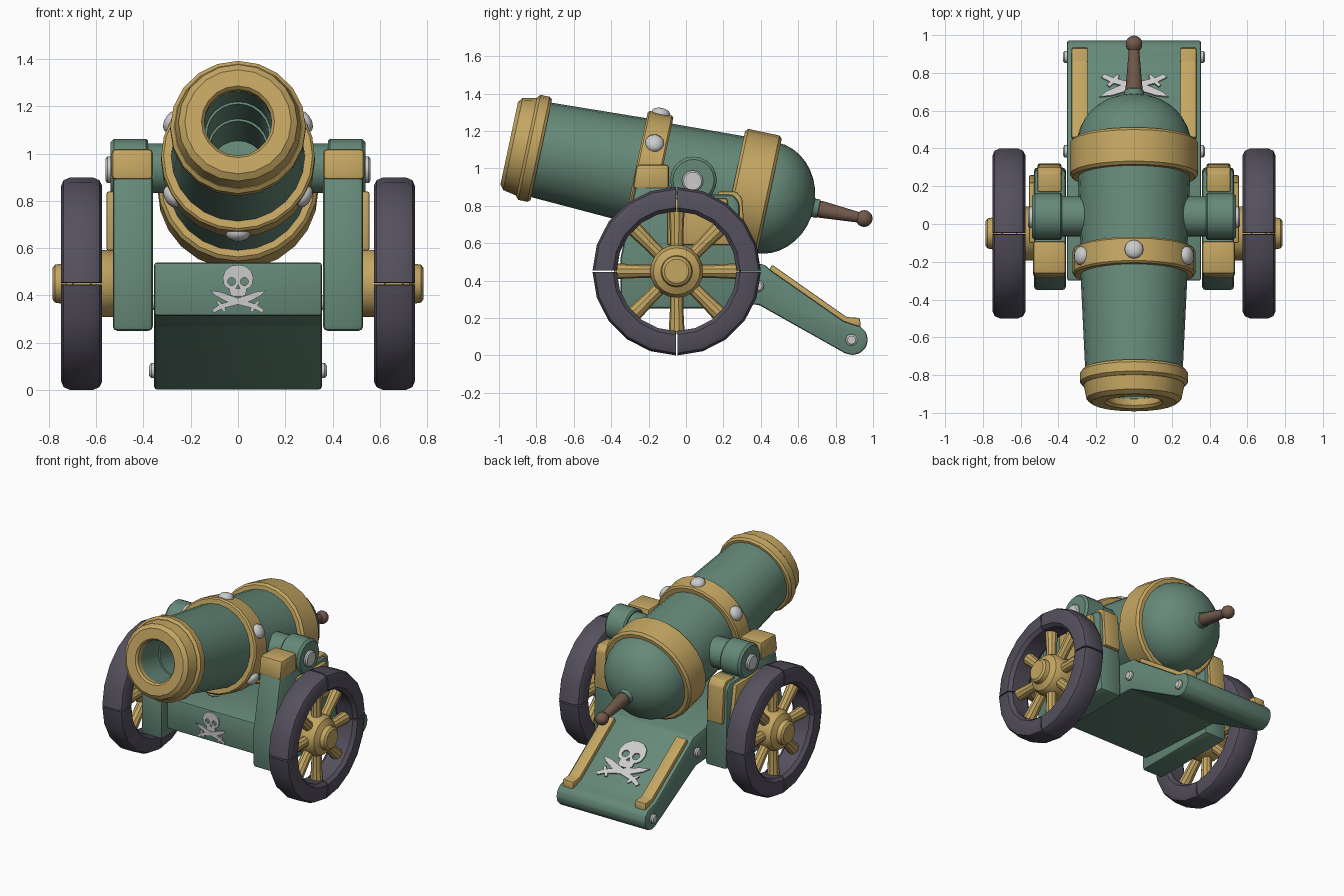
import bpy, bmesh
from math import sin, cos, pi, radians
from mathutils import Matrix, Vector

if "Cube" in bpy.data.objects:
    bpy.data.objects.remove(bpy.data.objects["Cube"])


def material(name, rgb):
    m = bpy.data.materials.new(name)
    m.diffuse_color = (*rgb, 1)
    m.use_nodes = True
    m.node_tree.nodes["Principled BSDF"].inputs["Base Color"].default_value = m.diffuse_color
    return m


GREEN = material("green_paint", (0.13, 0.25, 0.19))
GOLD = material("brass", (0.55, 0.38, 0.12))
DARK = material("dark_rim", (0.09, 0.08, 0.11))
BROWN = material("brown_wood", (0.17, 0.10, 0.07))
STEEL = None


def finish(name, bm, mat, mirror=False, bevel=0.0, angle=35):
    bmesh.ops.remove_doubles(bm, verts=bm.verts, dist=1e-5)
    bmesh.ops.recalc_face_normals(bm, faces=bm.faces)
    if bevel:
        edges = [e for e in bm.edges if e.calc_face_angle(0) > radians(25)]
        bmesh.ops.bevel(bm, geom=edges, offset=bevel, segments=2, profile=0.5,
                        affect='EDGES', clamp_overlap=True)
    me = bpy.data.meshes.new(name)
    bm.to_mesh(me)
    bm.free()
    me.shade_smooth()
    me.set_sharp_from_angle(angle=radians(angle))
    ob = bpy.data.objects.new(name, me)
    bpy.context.collection.objects.link(ob)
    if mat:
        me.materials.append(mat)
    if mirror:
        ob.modifiers.new("mirror", 'MIRROR').use_axis[0] = True
    return ob


def lathe(name, profile, matrix, mat, n=24, closed=False, mirror=False):
    """Turn (distance, radius) points around the local z axis."""
    bm = bmesh.new()
    rings = [[bm.verts.new(matrix @ Vector((r * sin(2 * pi * i / n), r * cos(2 * pi * i / n), t)))
              for i in range(n)] for t, r in profile]
    pairs = list(zip(rings, rings[1:])) + ([(rings[-1], rings[0])] if closed else [])
    for a, b in pairs:
        for i in range(n):
            bm.faces.new((a[i], a[(i + 1) % n], b[(i + 1) % n], b[i]))
    bmesh.ops.dissolve_degenerate(bm, dist=1e-5, edges=bm.edges)
    return finish(name, bm, mat, mirror)


def plate(name, pts, x0, x1, mat, bevel=0.015, mirror=False):
    """Extrude a (y, z) outline from x0 to x1."""
    bm = bmesh.new()
    f = bm.faces.new([bm.verts.new((x0, y, z)) for y, z in pts])
    new = bmesh.ops.extrude_face_region(bm, geom=[f])["geom"]
    bmesh.ops.translate(bm, vec=(x1 - x0, 0, 0),
                        verts=[v for v in new if isinstance(v, bmesh.types.BMVert)])
    return finish(name, bm, mat, mirror, bevel)


def side_axis(y, z):
    return Matrix.Translation((0, y, z)) @ Matrix.Rotation(pi / 2, 4, 'Y')


# Barrel: axis tipped 12 degrees, distances measured from the muzzle
BARREL = Matrix.Translation((0, -0.945, 1.135)) @ Matrix.Rotation(radians(-102), 4, 'X')
dome = [(1.40 + 0.265 * sin(a), 0.302 * cos(a)) for a in [radians(10 * k) for k in range(9)]]
lathe("barrel", [(0.95, 0), (0.95, 0.12), (0.55, 0.12), (0.55, 0.13), (0.25, 0.13), (0.25, 0.14),
                 (0.02, 0.145), (0.02, 0.25), (0.17, 0.258), (0.69, 0.283), (0.84, 0.283),
                 (1.25, 0.298)] + dome + [(1.665, 0.05), (1.69, 0.05), (1.695, 0.04), (1.695, 0)],
      BARREL, GREEN)
lathe("muzzle_lip", [(0.015, 0.143), (0, 0.155), (0, 0.225), (0.02, 0.252), (0.10, 0.268),
                     (0.10, 0.2), (0.05, 0.143)], BARREL, GOLD, 20, True)
lathe("muzzle_ring", [(0.095, 0.24), (0.095, 0.27), (0.11, 0.287), (0.16, 0.287), (0.175, 0.275),
                      (0.175, 0.24)], BARREL, GOLD, 20, True)
lathe("middle_band", [(0.69, 0.27), (0.69, 0.315), (0.70, 0.325), (0.82, 0.325), (0.83, 0.315),
                      (0.83, 0.27)], BARREL, GOLD, 24, True)
lathe("breech_band", [(1.22, 0.28), (1.22, 0.325), (1.235, 0.34), (1.405, 0.34), (1.42, 0.325),
                      (1.42, 0.28)], BARREL, GOLD, 24, True)
lathe("breech_handle", [(1.69, 0), (1.69, 0.044), (1.70, 0.046), (1.91, 0.028)]
      + [(1.94 - 0.045 * cos(a), 0.045 * sin(a)) for a in [radians(40 + 20 * k) for k in range(8)]],
      BARREL, BROWN, 14)

# Bolts
BOLT = [(-0.02, 0), (-0.02, 0.05), (0.008, 0.05), (0.022, 0.04), (0.03, 0.02), (0.032, 0)]
for k in range(6):
    m = BARREL @ Matrix.Translation((0, 0, 0.76)) @ Matrix.Rotation(k * pi / 3, 4, 'Z') \
        @ Matrix.Translation((0, -0.322, 0)) @ Matrix.Rotation(pi / 2, 4, 'X')
    lathe("band_bolt", BOLT, m, STEEL, 12)
for y, z in ((0.885, 0.082), (0.385, 0.37)):
    lathe("trail_bolt", [(0.34, 0), (0.34, 0.032), (0.367, 0.032), (0.376, 0.022), (0.376, 0)],
          side_axis(y, z), STEEL, 12, mirror=True)

# Trunnions
lathe("trunnion", [(0.2, 0), (0.2, 0.105), (0.38, 0.105), (0.38, 0.115), (0.39, 0.125), (0.525, 0.125),
                   (0.54, 0.11), (0.54, 0)], side_axis(0.04, 0.938), GREEN, 20, mirror=True)
lathe("trunnion_cap", [(0.53, 0), (0.53, 0.057), (0.552, 0.057), (0.56, 0.048), (0.56, 0)],
      side_axis(0.035, 0.932), STEEL, 16, mirror=True)

# Carriage cheeks and their brass fittings
plate("cheek", [(-0.35, 0.25), (-0.35, 0.52), (-0.27, 0.91), (-0.1, 0.91), (0.0, 0.86), (0.25, 0.86),
                (0.285, 0.82), (0.3, 0.25)], 0.36, 0.53, GREEN, 0.02, True)
plate("front_clamp", [(-0.285, 0.89), (-0.265, 1.02), (-0.09, 1.02), (-0.09, 0.89)],
      0.36, 0.535, GOLD, 0.018, True)
plate("rear_strap", [(0.17, 0.85), (0.17, 0.875), (0.27, 0.875), (0.30, 0.84), (0.32, 0.58),
                     (0.29, 0.58), (0.275, 0.82), (0.25, 0.85)], 0.385, 0.51, GOLD, 0.008, True)
plate("side_plate", [(-0.1, 0.59), (-0.1, 0.84), (0.22, 0.84), (0.26, 0.59)],
      0.52, 0.557, GOLD, 0.01, True)

# Bed and sloping trail
tip = [(0.89 + 0.083 * sin(radians(a)), 0.084 + 0.083 * cos(radians(a))) for a in range(0, 211, 30)]
plate("bed_and_trail", [(-0.3, 0.315), (-0.3, 0.54), (0.1, 0.53), (0.42, 0.485), (0.46, 0.45),
                        (0.84, 0.185)] + tip + [(0.39, 0.27)], -0.355, 0.355, GREEN, 0.012)
plate("trail_rail", [(0.44, 0.45), (0.46, 0.485), (0.845, 0.215), (0.86, 0.205), (0.93, 0.2),
                     (0.935, 0.14), (0.86, 0.15)], 0.245, 0.33, GOLD, 0.008, True)

# Wheels: four rim segments, eight spokes and a hub
WY, WZ = -0.05, 0.45
SECTION = [(0.32, 0.6), (0.32, 0.725), (0.34, 0.748), (0.415, 0.748), (0.438, 0.738), (0.45, 0.71),
           (0.45, 0.615), (0.438, 0.587), (0.415, 0.575), (0.34, 0.575)]
for q in range(4):
    bm = bmesh.new()
    rings = []
    for k in range(6):
        a = radians(90 * q + 0.6 + 88.8 * k / 5)
        rings.append([bm.verts.new((x, WY + r * cos(a), WZ + r * sin(a))) for r, x in SECTION])
    for a, b in zip(rings, rings[1:]):
        for i in range(len(SECTION)):
            j = (i + 1) % len(SECTION)
            bm.faces.new((a[i], a[j], b[j], b[i]))
    bm.faces.new(rings[0])
    bm.faces.new(rings[-1])
    finish("wheel_rim_segment", bm, DARK, True)
for k in range(8):
    m = Matrix.Translation((0.66, WY, WZ)) @ Matrix.Rotation(k * pi / 4, 4, 'X')
    lathe("wheel_spoke", [(0.08, 0.036), (0.2, 0.036), (0.335, 0.043)], m, GOLD, 10, mirror=True)
lathe("wheel_hub", [(0.52, 0), (0.52, 0.135), (0.53, 0.142), (0.69, 0.142), (0.725, 0.125),
                    (0.745, 0.085), (0.775, 0.08), (0.786, 0.065), (0.786, 0)],
      side_axis(WY, WZ), GOLD, 20, mirror=True)

# Skull and crossed blades emblem
SKULL = [(0, .105), (.03, .1), (.055, .08), (.065, .05), (.06, .022), (.05, .008), (.036, .003),
         (.034, -.022), (.018, -.03)]
BLADE = [(-.1, -.098), (-.112, -.086), (-.082, -.066), (-.092, -.052), (-.083, -.046), (-.07, -.06),
         (.03, -.026), (.075, -.01), (.118, -.004), (.095, -.026), (.05, -.05), (-.055, -.077),
         (-.05, -.092), (-.06, -.096), (-.07, -.082)]


def disc(cx, cy, r):
    return [(cx + r * cos(k * pi / 5), cy + r * sin(k * pi / 5)) for k in range(10)]


def flat_shape(name, loops, matrix):
    cu = bpy.data.curves.new(name, 'CURVE')
    cu.dimensions = '2D'
    cu.fill_mode = 'BOTH'
    cu.extrude = 0.008
    for pts in loops:
        sp = cu.splines.new('POLY')
        sp.points.add(len(pts) - 1)
        for p, (u, v) in zip(sp.points, pts):
            p.co = (u, v, 0, 1)
        sp.use_cyclic_u = True
    ob = bpy.data.objects.new(name, cu)
    ob.matrix_world = matrix
    bpy.context.collection.objects.link(ob)
    bpy.ops.object.select_all(action='DESELECT')
    ob.select_set(True)
    bpy.context.view_layer.objects.active = ob
    bpy.ops.object.convert(target='MESH')


def emblem(where, origin, u, v, scale):
    u, v = Vector(u).normalized(), Vector(v).normalized()
    m = Matrix((u, v, u.cross(v))).transposed().to_4x4()
    m = Matrix.Translation(origin) @ m @ Matrix.Diagonal((scale, scale, 1, 1))
    outline = SKULL + [(-x, y) for x, y in SKULL[:0:-1]]
    flat_shape(where + "_skull", [outline, disc(-.027, .034, .017), disc(.027, .034, .017),
                                  [(0, .022), (.009, .004), (-.009, .004)]], m)
    flat_shape(where + "_blade_a", [BLADE], m)
    flat_shape(where + "_blade_b", [[(-x, y) for x, y in BLADE]], m)


emblem("front", (0, -0.302, 0.425), (1, 0, 0), (0, 0, 1), 1.0)
emblem("trail", (0, 0.665, 0.309), (-1, 0, 0), (0, -0.38, 0.265), 1.55)
